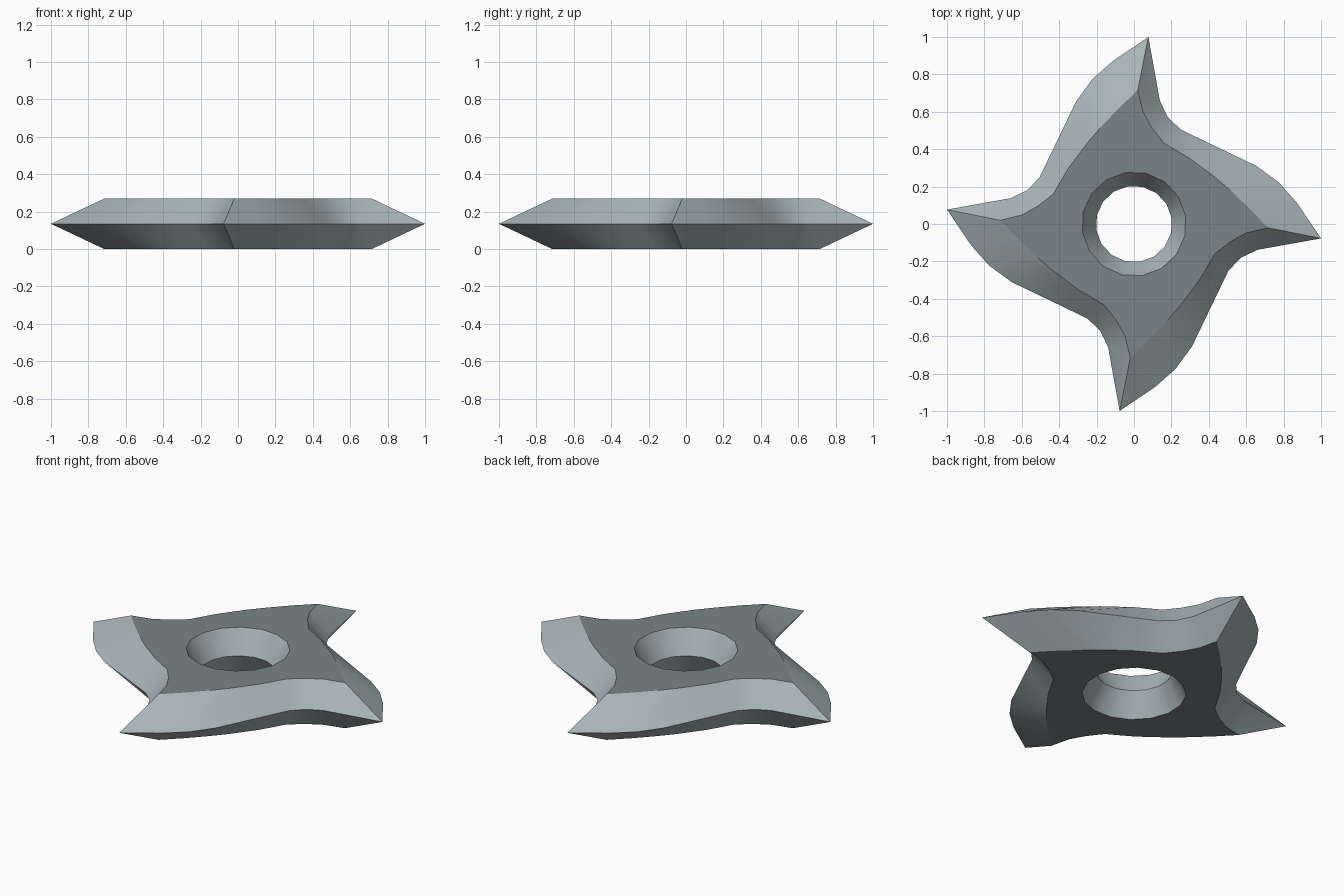
import bpy, bmesh, math

if "Cube" in bpy.data.objects:
    bpy.data.objects.remove(bpy.data.objects["Cube"])

H = 0.27          # full thickness
SIDES = 16        # facets of the central hole


def material(name, rgb):
    m = bpy.data.materials.new(name)
    m.diffuse_color = (*rgb, 1.0)
    m.use_nodes = True
    m.node_tree.nodes["Principled BSDF"].inputs["Base Color"].default_value = m.diffuse_color
    return m


# One quarter of the cutting edge and of the flat face outline; first point is the blade tip
EDGE = [(1.0, -0.077), (0.87, 0.115), (0.775, 0.222), (0.655, 0.31),
        (0.36, 0.452), (0.25, 0.505), (0.18, 0.572), (0.138, 0.66)]
FACE = [(0.715, -0.02), (0.62, 0.08), (0.52, 0.175), (0.44, 0.245),
        (0.30, 0.35), (0.16, 0.432), (0.095, 0.515), (0.048, 0.60)]


def four_fold(quarter):
    pts = []
    q = list(quarter)
    for _ in range(4):
        pts += q
        q = [(-y, x) for x, y in q]
    return pts


def circle(r):
    return [(r * math.cos(math.tau * (i + 0.4) / SIDES),
             r * math.sin(math.tau * (i + 0.4) / SIDES)) for i in range(SIDES)]


bm = bmesh.new()


def ring(pts, z):
    return [bm.verts.new((x, y, z)) for x, y in pts]


def bridge(a, b):
    n = len(a)
    for i in range(n):
        j = (i + 1) % n
        bm.faces.new((a[i], a[j], b[j], b[i])).material_index = 0


def ring_edges(r):
    return [bm.edges.get((r[i], r[(i + 1) % len(r)])) for i in range(len(r))]


edge = ring(four_fold(EDGE), H / 2)
waist = ring(circle(0.204), H / 2)
sharp = []
for z in (0.0, H):
    face = ring(four_fold(FACE), z)
    rim = ring(circle(0.279), z)
    # blade bevel and hole bevel
    bridge(edge, face)
    bridge(waist, rim)
    # flat face between outline and hole
    borders = ring_edges(face) + ring_edges(rim)
    res = bmesh.ops.triangle_fill(bm, edges=borders, use_beauty=True, normal=(0, 0, 1))
    for g in res["geom"]:
        if isinstance(g, bmesh.types.BMFace):
            g.material_index = 1
    # creases along outlines and blade tips
    sharp += borders
    sharp += [bm.edges.get((edge[i], face[i])) for i in range(0, len(edge), len(EDGE))]
sharp += ring_edges(edge) + ring_edges(waist)

bmesh.ops.recalc_face_normals(bm, faces=bm.faces[:])
for f in bm.faces:
    f.smooth = True
for e in sharp:
    e.smooth = False

mesh = bpy.data.meshes.new("throwing_star")
bm.to_mesh(mesh)
bm.free()
mesh.materials.append(material("light_steel", (0.40, 0.47, 0.49)))
mesh.materials.append(material("dark_steel", (0.19, 0.23, 0.24)))
star = bpy.data.objects.new("throwing_star", mesh)
bpy.context.collection.objects.link(star)
